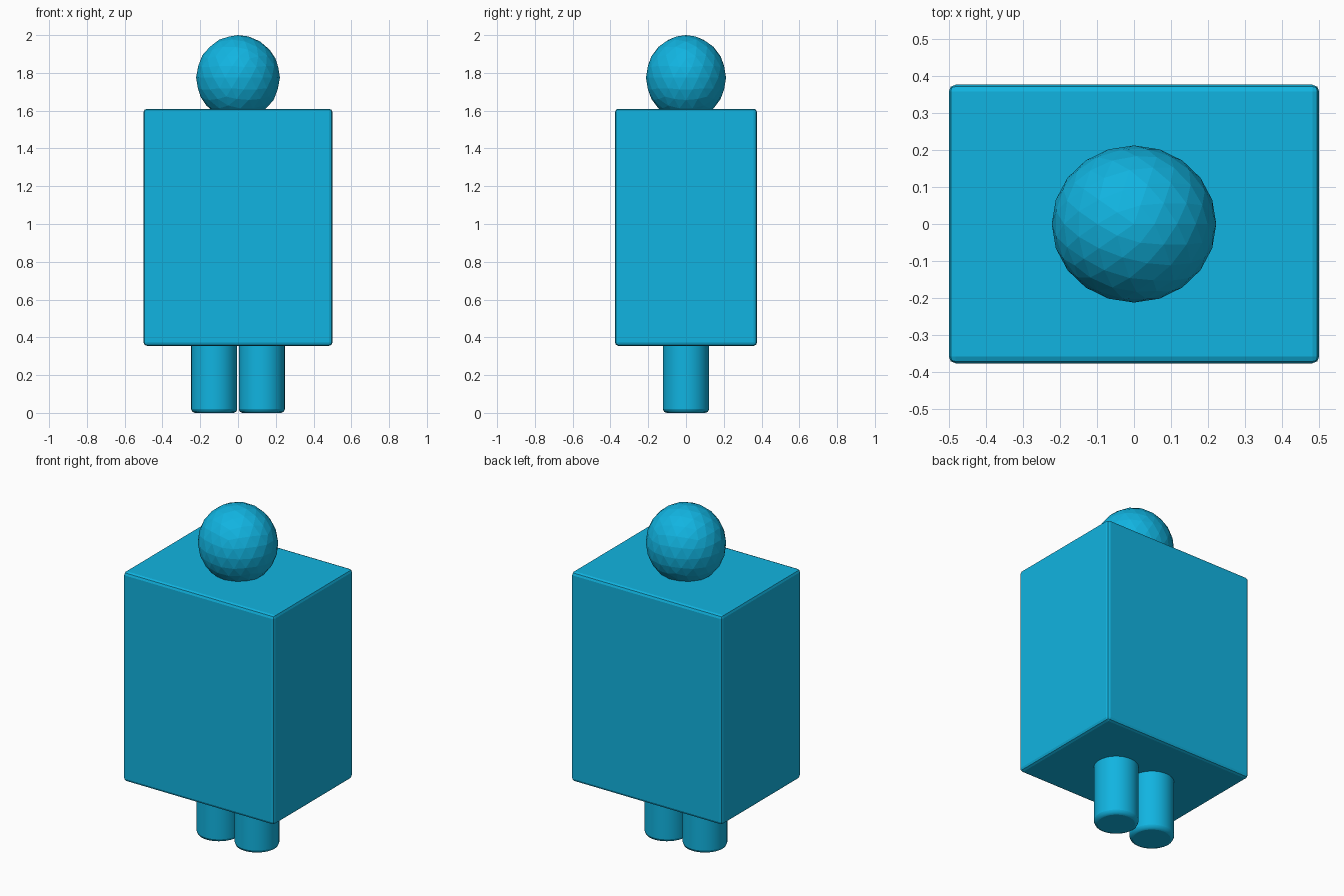
import bpy

if "Cube" in bpy.data.objects:
    bpy.data.objects.remove(bpy.data.objects["Cube"])

blue = bpy.data.materials.new("bright_blue")
blue.diffuse_color = (0.0056, 0.456, 0.75, 1)
blue.use_nodes = True
blue.node_tree.nodes["Principled BSDF"].inputs["Base Color"].default_value = blue.diffuse_color


def finish(name, bevel=0.0, segments=2):
    """Name the new part, colour it and round its sharp edges."""
    ob = bpy.context.object
    ob.name = name
    ob.data.materials.append(blue)
    bpy.ops.object.transform_apply(location=False, rotation=False, scale=True)
    if bevel:
        mod = ob.modifiers.new("soft_edges", 'BEVEL')
        mod.width = bevel
        mod.segments = segments
        mod.limit_method = 'ANGLE'
        mod.angle_limit = 0.7
    return ob


# Boxy torso with slightly softened edges
bpy.ops.mesh.primitive_cube_add(size=1, location=(0, 0, 0.9825))
bpy.context.object.scale = (1.0, 0.752, 1.255)
finish("torso", 0.018)

# Faceted head resting on the torso, its base hidden inside
bpy.ops.mesh.primitive_ico_sphere_add(subdivisions=3, radius=1, location=(0, 0, 1.775))
bpy.context.object.scale = (0.222, 0.212, 0.225)
finish("head")

# Two round legs with rounded feet
for side, x in (("left", 0.126), ("right", -0.126)):
    bpy.ops.mesh.primitive_cylinder_add(vertices=32, radius=0.122, depth=0.38,
                                        location=(x, 0, 0.19))
    finish(side + "_leg", 0.02)
    bpy.ops.object.shade_smooth_by_angle()
